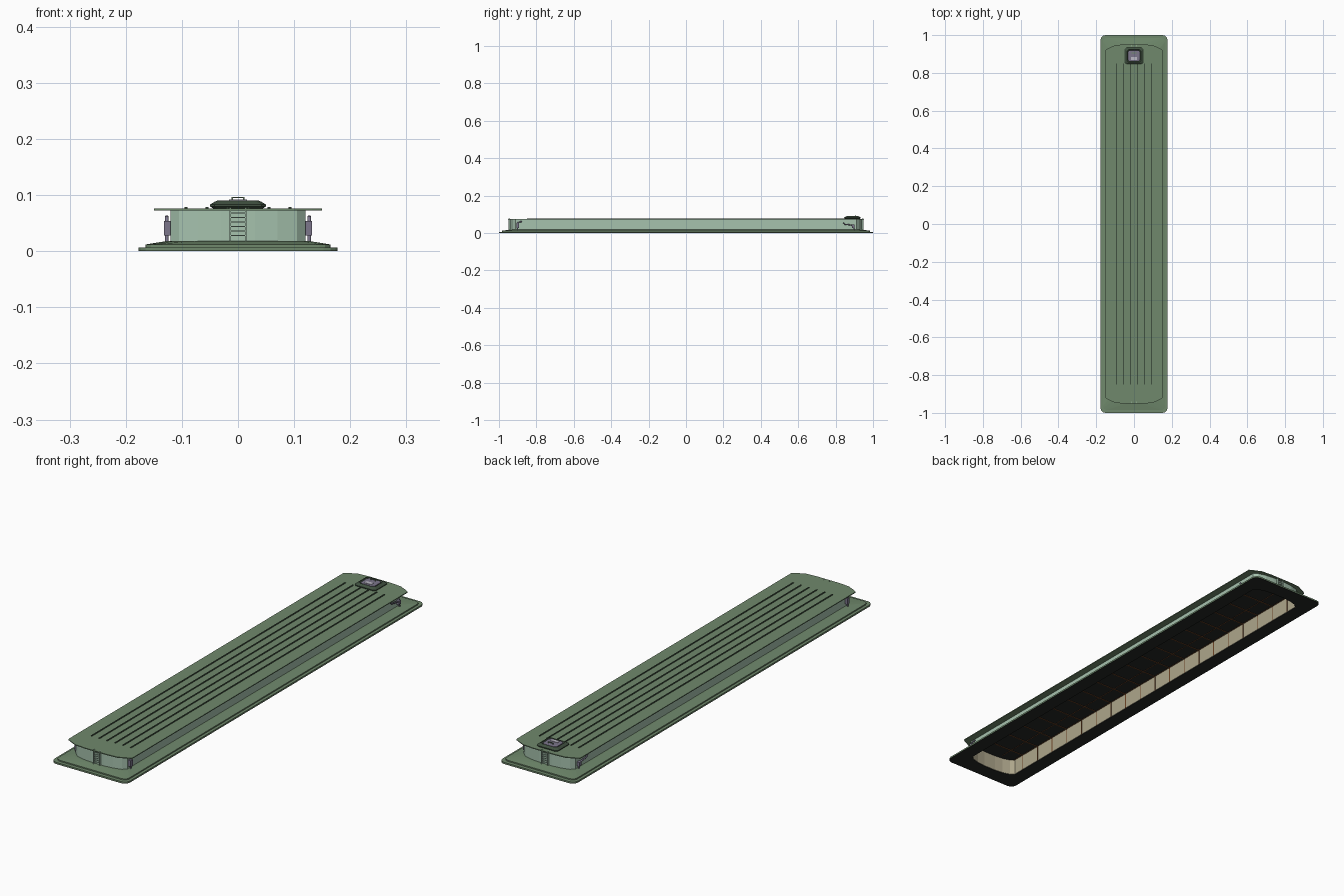
import bpy, bmesh, math
from mathutils import Vector

if "Cube" in bpy.data.objects:
    bpy.data.objects.remove(bpy.data.objects["Cube"])


def mat(name, c):
    m = bpy.data.materials.new(name)
    m.diffuse_color = (*c, 1)
    m.use_nodes = True
    m.node_tree.nodes["Principled BSDF"].inputs["Base Color"].default_value = m.diffuse_color
    return m


GREEN = mat("green", (0.16, 0.25, 0.15))
PALE = mat("pale_green", (0.38, 0.54, 0.42))
DARK = mat("dark", (0.018, 0.02, 0.018))
RIB = mat("rib_dark", (0.05, 0.08, 0.05))
TAN = mat("tan", (0.42, 0.38, 0.26))
BROWN = mat("brown", (0.16, 0.06, 0.02))
PURPLE = mat("grey_purple", (0.2, 0.18, 0.26))
LIGHT = mat("light_grey", (0.5, 0.48, 0.56))


def mirror4(quad):
    """Full outline from the corner points of one quadrant."""
    a, b = quad, quad[::-1]
    return ([(x, y) for x, y in a] + [(-x, y) for x, y in b]
            + [(-x, -y) for x, y in a] + [(x, -y) for x, y in b])


def round_rect(hx, hy, r, n=4):
    q = [i * math.pi / 2 / (n - 1) for i in range(n)]
    return mirror4([(hx - r + r * math.cos(t), hy - r + r * math.sin(t)) for t in q])


def hull(d=0.0):
    """Wall outline with bowed ends, moved inward by d."""
    pts = [(0.12, 0.912), (0.105, 0.926), (0.07, 0.936), (0.03, 0.94)]
    return mirror4([(x * (1 - d / 0.12), y - d) for x, y in pts])


def loft(name, rings, m, closed=False, yc=0.0):
    """Skin stacked outlines (points, z); closed joins last ring to first."""
    bm = bmesh.new()
    vs = [[bm.verts.new((x, y + yc, z)) for x, y in pts] for pts, z in rings]
    n = len(vs[0])
    pairs = list(zip(vs, vs[1:])) + ([(vs[-1], vs[0])] if closed else [])
    for a, b in pairs:
        for i in range(n):
            j = (i + 1) % n
            bm.faces.new((a[i], a[j], b[j], b[i]))
    if not closed:
        bm.faces.new(vs[0][::-1])
        bm.faces.new(vs[-1])
    bmesh.ops.recalc_face_normals(bm, faces=bm.faces)
    return finish(name, bm, m)


def finish(name, bm, m):
    me = bpy.data.meshes.new(name)
    bm.to_mesh(me)
    bm.free()
    me.materials.append(m)
    ob = bpy.data.objects.new(name, me)
    bpy.context.collection.objects.link(ob)
    return ob


def boxes(name, items, m):
    """One object from boxes given as (x0, x1, y0, y1, z0, z1)."""
    bm = bmesh.new()
    for x0, x1, y0, y1, z0, z1 in items:
        vs = bmesh.ops.create_cube(bm, size=1)["verts"]
        for v in vs:
            v.co = Vector(((x0 + x1) / 2 + v.co.x * (x1 - x0),
                           (y0 + y1) / 2 + v.co.y * (y1 - y0),
                           (z0 + z1) / 2 + v.co.z * (z1 - z0)))
    return finish(name, bm, m)


def tube(name, pts, r, m):
    cu = bpy.data.curves.new(name, "CURVE")
    cu.dimensions = "3D"
    cu.bevel_depth = r
    cu.bevel_resolution = 1
    cu.use_fill_caps = True
    sp = cu.splines.new("POLY")
    sp.points.add(len(pts) - 1)
    for p, c in zip(sp.points, pts):
        p.co = (*c, 1)
    cu.materials.append(m)
    ob = bpy.data.objects.new(name, cu)
    bpy.context.collection.objects.link(ob)


# stepped base ring, open in the middle
loft("base", [(round_rect(0.177, 1.0, 0.025), 0.001), (round_rect(0.177, 1.0, 0.025), 0.007),
              (round_rect(0.165, 0.985, 0.02), 0.007), (round_rect(0.165, 0.985, 0.02), 0.012),
              (hull(-0.008), 0.018), (hull(0.004), 0.018), (hull(0.004), 0.001)], GREEN, True)
loft("base_underside", [(round_rect(0.177, 1.0, 0.025), 0), (round_rect(0.177, 1.0, 0.025), 0.001),
                        (hull(0.005), 0.001), (hull(0.005), 0)], DARK, True)

# outer wall and inner lining
loft("wall", [(hull(), 0.015), (hull(), 0.074), (hull(0.004), 0.074), (hull(0.004), 0.015)], PALE, True)
loft("inner_lining", [(hull(0.004), 0.002), (hull(0.004), 0.071),
                      (hull(0.006), 0.071), (hull(0.006), 0.002)], TAN, True)
loft("ceiling", [(hull(0.005), 0.069), (hull(0.005), 0.073)], DARK)

# ceiling battens and lining dividers
battens, dividers = [], []
for i in range(19):
    y = -0.855 + i * 0.095
    battens.append((-0.114, 0.114, y - 0.002, y + 0.002, 0.067, 0.0695))
    for s in (-1, 1):
        dividers.append((s * 0.1145 - 0.0015, s * 0.1145 + 0.0015, y - 0.002, y + 0.002, 0.002, 0.069))
battens += [(s * x - 0.001, s * x + 0.001, -0.91, 0.91, 0.0675, 0.0695) for s in (-1, 1) for x in (0.05, 0.111)]
boxes("ceiling_battens", battens, BROWN)
boxes("lining_dividers", dividers, BROWN)

# flat roof with clipped corners, and its ribs
roof = mirror4([(0.15, 0.922), (0.132, 0.932), (0.10, 0.947), (0.05, 0.951)])
loft("roof", [(roof, 0.073), (roof, 0.0765)], GREEN)
boxes("roof_ribs", [(x - 0.0025, x + 0.0025, -0.85, 0.85, 0.076, 0.079)
                    for x in (-0.0925, -0.0555, -0.0185, 0.0185, 0.0555, 0.0925)], RIB)

# roof hatch
R = lambda h, r=0.008: round_rect(h, h * 0.88, r, 2)
loft("hatch_frame", [(R(0.044), 0.076), (R(0.05), 0.080), (R(0.05), 0.083), (R(0.042), 0.088),
                     (R(0.037), 0.090), (R(0.033), 0.086)], RIB, yc=0.89)
loft("hatch_lid", [(R(0.032), 0.084), (R(0.032), 0.089), (R(0.028), 0.0905)], PURPLE, yc=0.89)
boxes("hatch_window", [(-0.016, 0.016, 0.868, 0.884, 0.089, 0.092)], LIGHT)
boxes("hatch_handle", [(-0.012, -0.009, 0.903, 0.907, 0.09, 0.097), (0.009, 0.012, 0.903, 0.907, 0.09, 0.097),
                       (-0.012, 0.012, 0.903, 0.907, 0.0945, 0.097)], GREEN)

# ladders on both ends
for s, tag in ((-1, "front"), (1, "back")):
    y0, y1 = sorted((s * 0.94, s * 0.949))
    parts = [(x - 0.0012, x + 0.0012, y0, y1, 0.016, 0.078) for x in (-0.014, 0.014)]
    parts += [(-0.014, 0.014, s * 0.946 - 0.0012, s * 0.946 + 0.0012, z - 0.001, z + 0.001)
              for z in [0.028 + 0.008 * i for i in range(6)]]
    boxes(tag + "_ladder", parts, PALE)

# side fittings: boxes with bent pipes near each corner
for s, tag in ((-1, "left"), (1, "right")):
    x = s * 0.127
    boxes(tag + "_fitting_boxes", [(min(s * 0.118, s * 0.132), max(s * 0.118, s * 0.132), y0, y1, z0, z1)
                                   for y0, y1, z0, z1 in ((-0.907, -0.893, 0.028, 0.054),
                                                          (0.888, 0.902, 0.028, 0.045))], PURPLE)
    tube(tag + "_front_pipe", [(x, -0.9, 0.017), (x, -0.9, 0.054), (x, -0.893, 0.06), (x, -0.877, 0.061)],
         0.0035, PURPLE)
    tube(tag + "_back_pipe", [(x, 0.84, 0.056), (x, 0.848, 0.047), (x, 0.885, 0.043),
                              (x, 0.897, 0.036), (x, 0.9, 0.017)], 0.0035, PURPLE)
